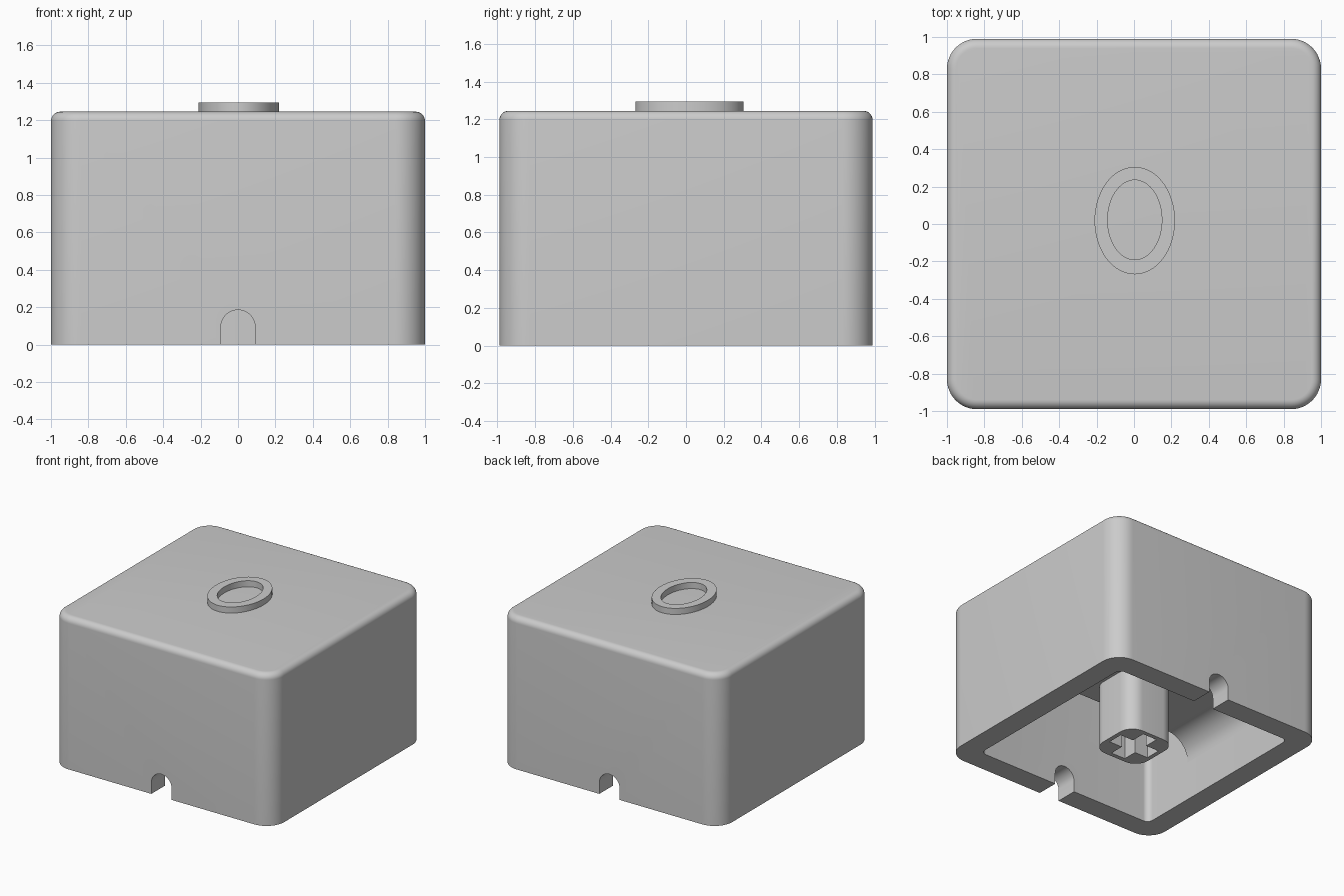
import bpy, bmesh, math

cube = bpy.data.objects.get("Cube")
if cube:
    bpy.data.objects.remove(cube, do_unlink=True)

grey = bpy.data.materials.new("plain grey")
grey.use_nodes = True
grey.diffuse_color = (0.6, 0.6, 0.6, 1)
grey.node_tree.nodes["Principled BSDF"].inputs["Base Color"].default_value = (0.6, 0.6, 0.6, 1)


def rounded_rect(hx, hy, r, z, seg=12):
    """Loop of points around a rectangle with round corners."""
    pts = []
    for i, (sx, sy) in enumerate(((1, 1), (-1, 1), (-1, -1), (1, -1))):
        for k in range(seg + 1):
            a = math.pi / 2 * (i + k / seg)
            pts.append((sx * (hx - r) + r * math.cos(a), sy * (hy - r) + r * math.sin(a), z))
    return pts


def ellipse(cx, cy, rx, ry, z, seg=64):
    return [(cx + rx * math.cos(2 * math.pi * k / seg),
             cy + ry * math.sin(2 * math.pi * k / seg), z) for k in range(seg)]


def loft(name, loops, closed=False):
    """Skin a stack of loops; cap the ends, or join last to first."""
    bm = bmesh.new()
    rings = [[bm.verts.new(p) for p in loop] for loop in loops]
    pairs = list(zip(rings, rings[1:]))
    if closed:
        pairs.append((rings[-1], rings[0]))
    else:
        bm.faces.new(rings[0])
        bm.faces.new(rings[-1])
    for a, b in pairs:
        for i in range(len(a)):
            j = (i + 1) % len(a)
            bm.faces.new((a[i], a[j], b[j], b[i]))
    bmesh.ops.recalc_face_normals(bm, faces=bm.faces)
    mesh = bpy.data.meshes.new(name)
    bm.to_mesh(mesh)
    bm.free()
    mesh.materials.append(grey)
    obj = bpy.data.objects.new(name, mesh)
    bpy.context.collection.objects.link(obj)
    return obj


def extrude_y(name, profile, y0, y1):
    return loft(name, [[(x, y, z) for x, z in profile] for y in (y0, y1)])


def cut(obj, *cutters):
    """Subtract the cutters from obj and remove them."""
    for c in cutters:
        c.hide_render = True
        mod = obj.modifiers.new("cut", 'BOOLEAN')
        mod.operation, mod.solver, mod.object = 'DIFFERENCE', 'EXACT', c
    bpy.context.view_layer.update()
    mesh = bpy.data.meshes.new_from_object(obj.evaluated_get(bpy.context.evaluated_depsgraph_get()))
    obj.modifiers.clear()
    obj.data = mesh
    for c in cutters:
        bpy.data.objects.remove(c, do_unlink=True)


# Outer shell with a rounded top edge
HX, HY, TOP, CORNER, EDGE = 1.0, 0.99, 1.245, 0.16, 0.05
loops = [rounded_rect(HX, HY, CORNER, 0)]
for k in range(9):
    a = math.pi / 2 * k / 8
    inset = EDGE * (1 - math.cos(a))
    loops.append(rounded_rect(HX - inset, HY - inset, CORNER - inset,
                              TOP - EDGE + EDGE * math.sin(a)))
shell = loft("shell", loops)

# Hollow underside and the arched notches through front and back walls
cavity = loft("cavity_cutter", [rounded_rect(0.82, 0.81, 0.05, z) for z in (-0.1, 1.07)])
W = 0.092
arch = [(W, -0.1)] + [(W * math.cos(math.pi * k / 24), 0.093 + W * math.sin(math.pi * k / 24))
                      for k in range(25)] + [(-W, -0.1)]
notches = extrude_y("notch_cutter", arch, -1.2, 1.2)
cut(shell, cavity, notches)

# Cross rib under the top, curving down into the side walls
R, RIB = 0.2, 0.52
half = [(0.82 - R + R * math.cos(math.pi / 2 * k / 12),
         RIB - R + R * math.sin(math.pi / 2 * k / 12)) for k in range(13)]
under = [(0.87, RIB - R)] + half + [(-x, z) for x, z in reversed(half)] + [(-0.87, RIB - R)]
rib = extrude_y("cross_rib", under + [(-0.87, 1.1), (0.87, 1.1)], -0.35, 0.35)

# Stem with a cross-shaped socket
stem = loft("stem", [rounded_rect(0.22, 0.22, 0.12, z) for z in (0, RIB + 0.03)])
A, B = 0.185, 0.065
quarter = [(A, B), (B, B), (B, A)]
cross = []
for i in range(4):
    for x, y in quarter:
        for _ in range(i):
            x, y = -y, x
        cross.append((x, y))
socket = loft("socket_cutter", [[(x, y, z) for x, y in cross] for z in (-0.1, 0.42)])
cut(stem, socket)

# Raised oval ring on top
outer, inner = (0.004, 0.018, 0.215, 0.287), (0.004, 0.022, 0.145, 0.213)
LOW, HIGH = TOP - 0.01, 1.295
ring = loft("oval_ring", [ellipse(*outer, LOW), ellipse(*outer, HIGH),
                          ellipse(*inner, HIGH), ellipse(*inner, LOW)], closed=True)

# Smooth shading with sharp edges kept
parts = (shell, rib, stem, ring)
for o in parts:
    o.select_set(True)
bpy.context.view_layer.objects.active = shell
bpy.ops.object.shade_smooth_by_angle(angle=math.radians(30))
